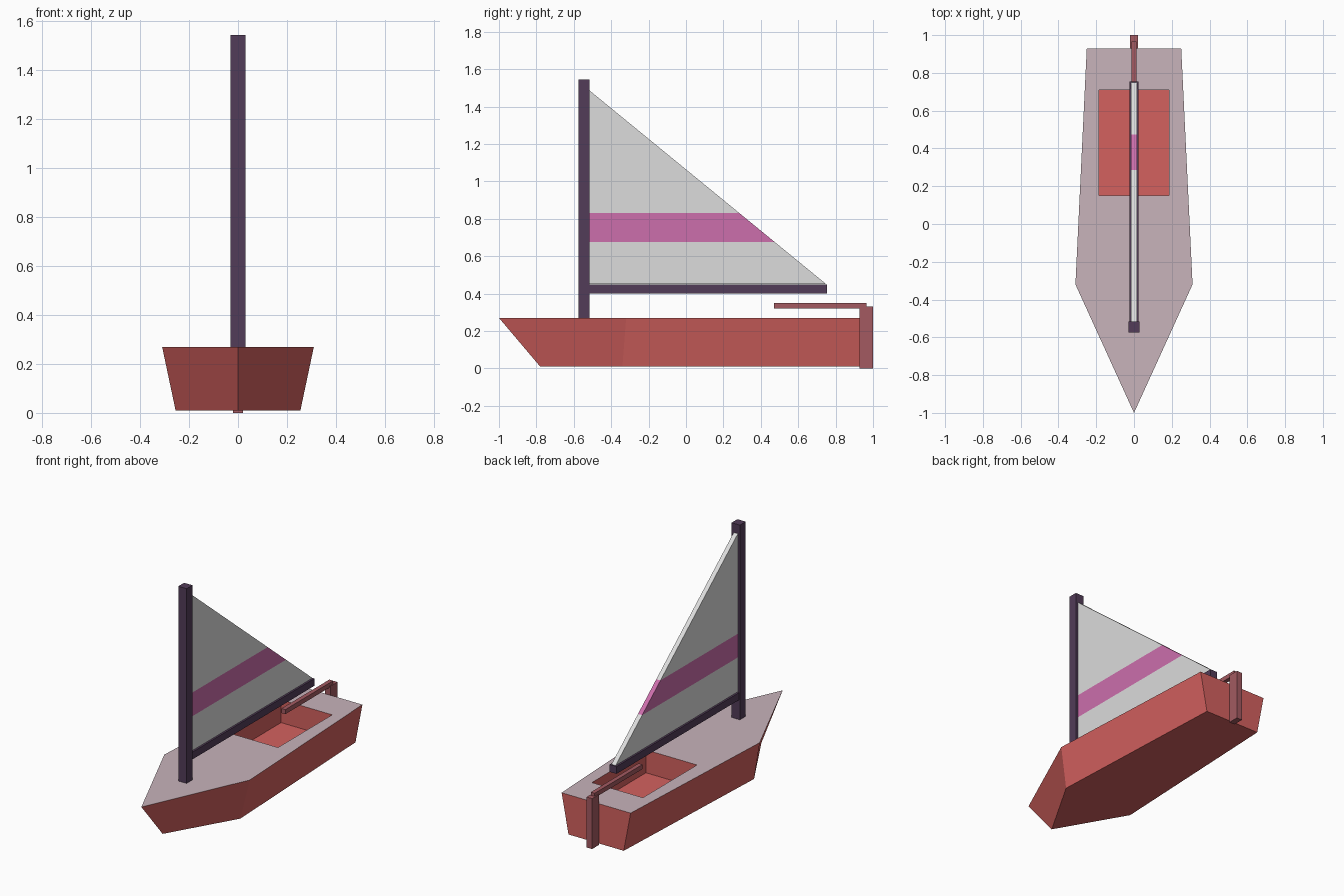
import bpy, bmesh
from mathutils import Vector

cube = bpy.data.objects.get("Cube")
if cube:
    bpy.data.objects.remove(cube, do_unlink=True)


def material(name, rgb):
    """Flat material from sRGB 0-255 values."""
    col = [c / 255 for c in rgb]
    col = [c / 12.92 if c <= 0.04045 else ((c + 0.055) / 1.055) ** 2.4 for c in col] + [1]
    m = bpy.data.materials.new(name)
    m.use_nodes = True
    m.diffuse_color = col
    m.node_tree.nodes["Principled BSDF"].inputs["Base Color"].default_value = col
    return m


red = material("hull red", (212, 97, 95))
deck_pink = material("deck pale pink", (200, 179, 187))
wood = material("rudder dull red", (163, 90, 97))
purple = material("mast dark purple", (82, 60, 88))
white = material("sail white", (220, 220, 220))
magenta = material("stripe magenta", (204, 110, 172))


def finish(name, bm, *mats):
    bmesh.ops.recalc_face_normals(bm, faces=bm.faces)
    me = bpy.data.meshes.new(name)
    bm.to_mesh(me)
    bm.free()
    for m in mats:
        me.materials.append(m)
    ob = bpy.data.objects.new(name, me)
    bpy.context.collection.objects.link(ob)
    return ob


def beam(name, half_x, y, z, mat):
    """Box centred on x = 0 between the given y and z limits."""
    bm = bmesh.new()
    bmesh.ops.create_cube(bm, size=1)
    for v in bm.verts:
        v.co = Vector((v.co.x * 2 * half_x, y[v.co.y > 0], z[v.co.z > 0]))
    return finish(name, bm, mat)


# Hull with tapered sides and a sunken cockpit
def build_hull():
    bm = bmesh.new()

    def loop(points, z):
        return [bm.verts.new((x, y, z)) for x, y in points]

    def walls(a, b):
        for i in range(len(a)):
            j = (i + 1) % len(a)
            bm.faces.new((a[i], a[j], b[j], b[i]))

    rim = loop([(0, -1), (0.31, -0.32), (0.25, 0.93), (-0.25, 0.93), (-0.31, -0.32)], 0.27)
    keel = loop([(0, -0.78), (0.255, -0.34), (0.2, 0.93), (-0.2, 0.93), (-0.255, -0.34)], 0.01)
    pit = [(0.185, 0.15), (0.185, 0.71), (-0.185, 0.71), (-0.185, 0.15)]
    pit_top, pit_floor = loop(pit, 0.27), loop(pit, 0.12)
    walls(rim, keel)
    walls(pit_top, pit_floor)
    bm.faces.new(keel)
    bm.faces.new(pit_floor)
    # Deck surrounds the cockpit opening
    deck = [bm.faces.new((rim[0], rim[1], pit_top[0], pit_top[3], rim[4]))]
    for i in range(3):
        deck.append(bm.faces.new((rim[i + 1], rim[i + 2], pit_top[i + 1], pit_top[i])))
    for f in deck:
        f.material_index = 1
    finish("hull", bm, red, deck_pink)


# Triangular sail with a horizontal stripe cut across it
def build_sail():
    bm = bmesh.new()
    half = 0.015
    corners = [(-0.515, 0.45), (0.75, 0.45), (-0.515, 1.485)]
    face = bm.faces.new([bm.verts.new((-half, y, z)) for y, z in corners])
    ext = bmesh.ops.extrude_face_region(bm, geom=[face], use_keep_orig=True)
    for v in ext["geom"]:
        if isinstance(v, bmesh.types.BMVert):
            v.co.x = half
    low, high = 0.675, 0.83
    for z in (low, high):
        bmesh.ops.bisect_plane(bm, geom=bm.verts[:] + bm.edges[:] + bm.faces[:],
                               plane_co=(0, 0, z), plane_no=(0, 0, 1))
    for f in bm.faces:
        f.material_index = int(low < f.calc_center_median().z < high)
    finish("sail", bm, white, magenta)


build_hull()
build_sail()

# Spars and steering gear
beam("mast", 0.03, (-0.575, -0.515), (0.27, 1.545), purple)
beam("boom", 0.025, (-0.515, 0.755), (0.4, 0.448), purple)
beam("rudder", 0.02, (0.928, 1.0), (0, 0.33), wood)
beam("tiller", 0.014, (0.47, 0.965), (0.32, 0.35), wood)
